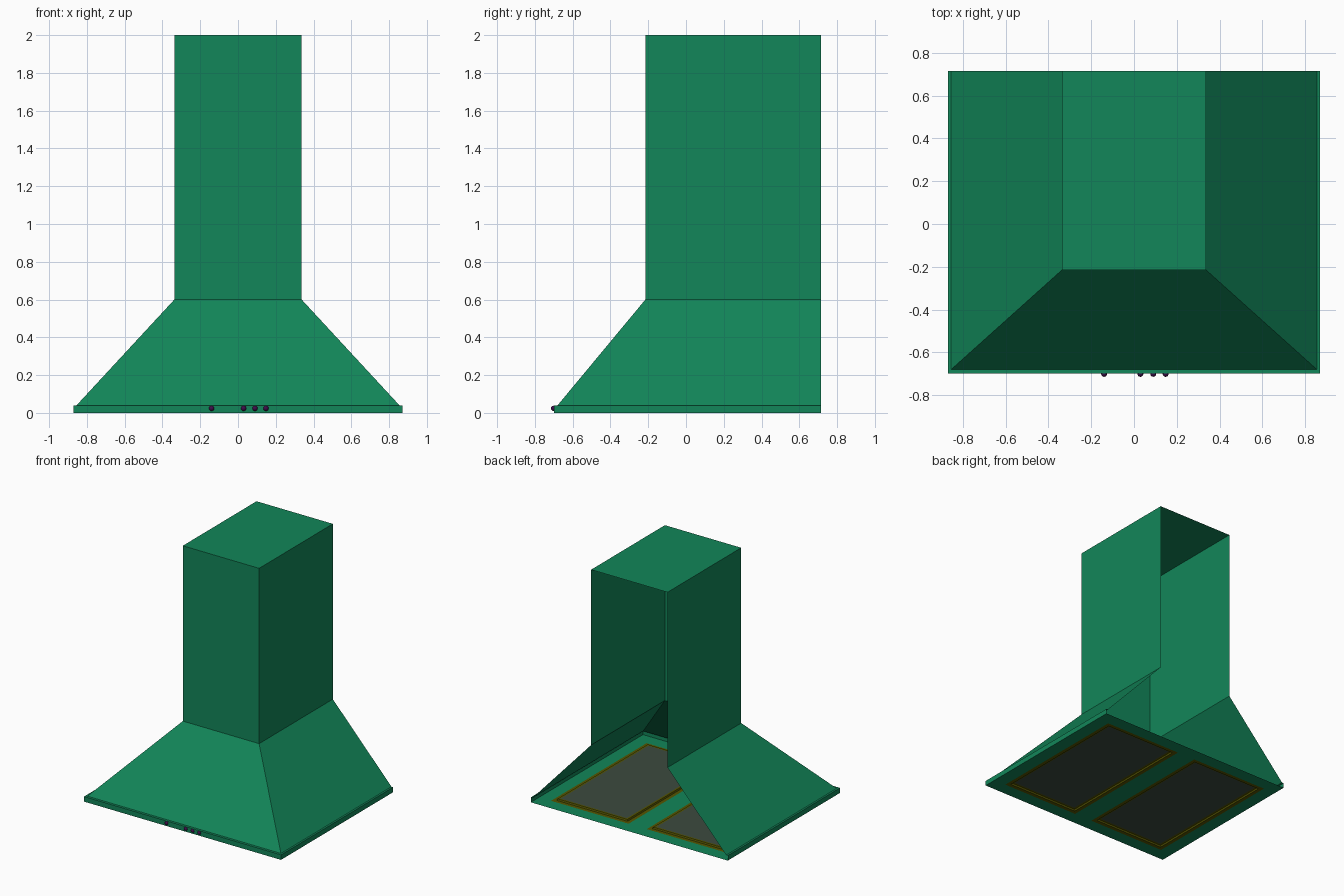
import bpy, bmesh

if "Cube" in bpy.data.objects:
    bpy.data.objects.remove(bpy.data.objects["Cube"])


def material(name, rgb):
    m = bpy.data.materials.new(name)
    m.diffuse_color = (*rgb, 1)
    m.use_nodes = True
    m.node_tree.nodes["Principled BSDF"].inputs["Base Color"].default_value = m.diffuse_color
    return m


GREEN = material("green_enamel", (0.006, 0.24, 0.1))
OLIVE = material("olive_frame", (0.09, 0.09, 0.0))
DARK = material("dark_mesh", (0.045, 0.07, 0.05))
PURPLE = material("purple_button", (0.05, 0.004, 0.07))
BACK = 0.715


def finish(bm, name, mat):
    me = bpy.data.meshes.new(name)
    bm.to_mesh(me)
    bm.free()
    me.materials.append(mat)
    ob = bpy.data.objects.new(name, me)
    bpy.context.collection.objects.link(ob)
    return ob


def three_sided_shell(name, levels, cap=False):
    """Sheet around left, front and right, open at the wall side."""
    bm = bmesh.new()
    rows = [[bm.verts.new(p) for p in ((-hx, BACK, z), (-hx, front, z),
                                       (hx, front, z), (hx, BACK, z))]
            for hx, front, z in levels]
    for a, b in zip(rows, rows[1:]):
        for i in range(3):
            bm.faces.new((a[i], a[i + 1], b[i + 1], b[i]))
    if cap:
        bm.faces.new(rows[-1])
    return finish(bm, name, GREEN)


def nested_rings(name, cx, cy, rings, mat, fill=False):
    """Rectangular rings (half width, half depth, z), facing down."""
    bm = bmesh.new()
    rows = [[bm.verts.new((cx + sx * w, cy + sy * d, z))
             for sx, sy in ((-1, -1), (-1, 1), (1, 1), (1, -1))]
            for w, d, z in rings]
    for a, b in zip(rows, rows[1:]):
        for i in range(4):
            j = (i + 1) % 4
            bm.faces.new((a[i], a[j], b[j], b[i]))
    if fill:
        bm.faces.new(rows[-1])
    return finish(bm, name, mat)


# Rim with small lip, sloped canopy, chimney closed on top
three_sided_shell("rim", [(0.87, -0.70, 0), (0.87, -0.70, 0.04), (0.855, -0.68, 0.04)])
three_sided_shell("canopy", [(0.855, -0.68, 0.04), (0.337, -0.215, 0.6)])
three_sided_shell("chimney", [(0.337, -0.215, 0.6), (0.337, -0.215, 2.0)], cap=True)

# Bottom plate with two filter openings
xs = (-0.87, -0.765, -0.08, 0.08, 0.765, 0.87)
ys = (-0.70, -0.595, 0.61, BACK)
bm = bmesh.new()
grid = [[bm.verts.new((x, y, 0)) for y in ys] for x in xs]
for i in range(5):
    for j in range(3):
        if not (i in (1, 3) and j == 1):
            bm.faces.new((grid[i][j], grid[i][j + 1], grid[i + 1][j + 1], grid[i + 1][j]))
finish(bm, "bottom_plate", GREEN)

# Filters: stepped frame around a recessed panel
for side, s in (("left", -1), ("right", 1)):
    cx, cy, w, d = s * 0.4225, 0.0075, 0.3425, 0.6025
    steps = [(0, 0), (0.03, 0), (0.034, 0.012), (0.05, 0.012)]
    nested_rings(side + "_filter_frame", cx, cy,
                 [(w - t, d - t, z) for t, z in steps], OLIVE)
    nested_rings(side + "_filter_panel", cx, cy,
                 [(w - 0.05, d - 0.05, 0.012)], DARK, fill=True)

# Control buttons on the front of the rim
for n, x in enumerate((-0.14, 0.03, 0.09, 0.148)):
    bm = bmesh.new()
    bmesh.ops.create_uvsphere(bm, u_segments=16, v_segments=10, radius=0.014)
    bmesh.ops.translate(bm, verts=bm.verts, vec=(x, -0.701, 0.024))
    for f in bm.faces:
        f.smooth = True
    finish(bm, f"button_{n + 1}", PURPLE)
